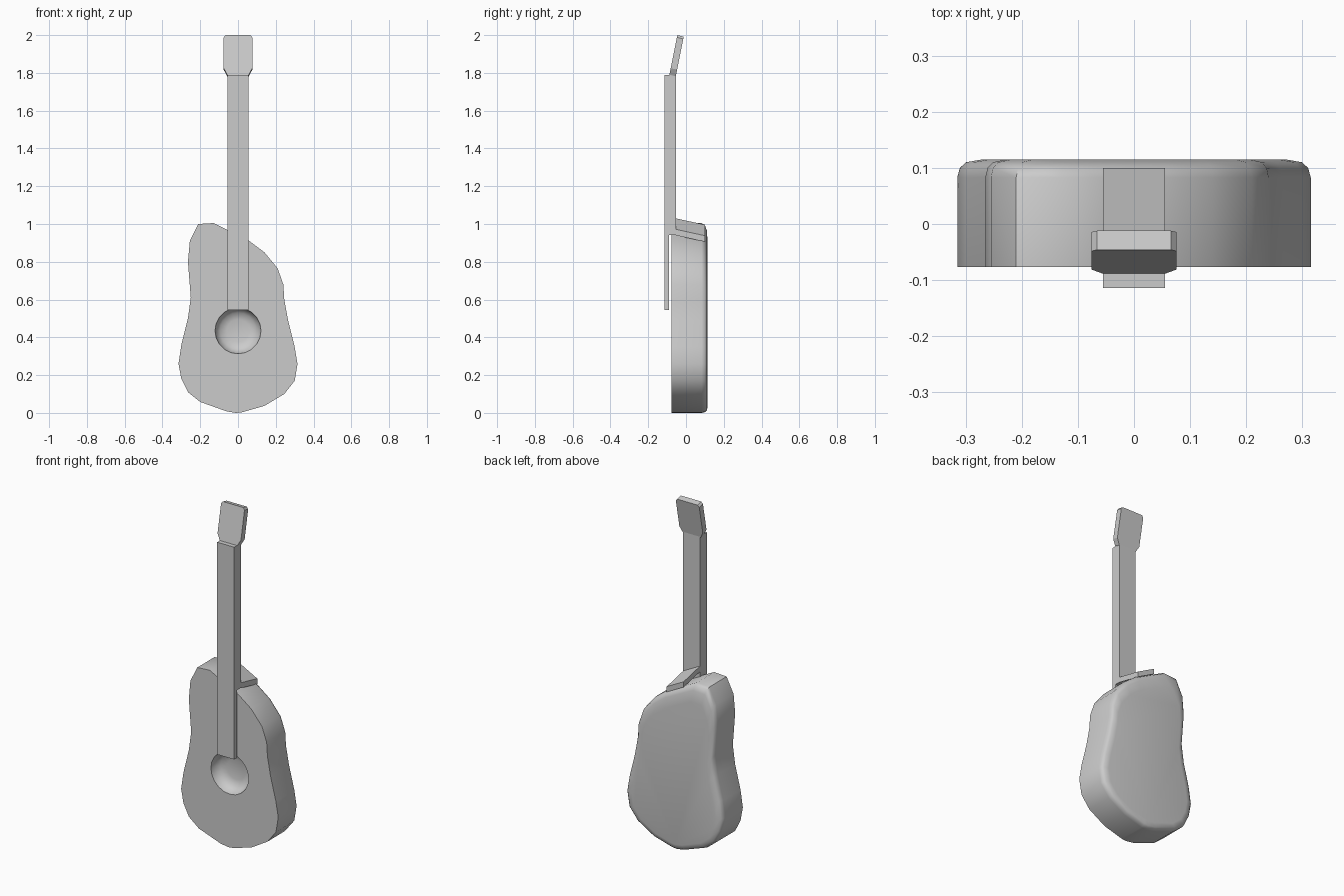
import bpy, bmesh, math
from mathutils import Vector

if "Cube" in bpy.data.objects:
    bpy.data.objects.remove(bpy.data.objects["Cube"])


def finish(bm, name, smooth=None):
    bmesh.ops.recalc_face_normals(bm, faces=bm.faces)
    mesh = bpy.data.meshes.new(name)
    bm.to_mesh(mesh)
    bm.free()
    obj = bpy.data.objects.new(name, mesh)
    bpy.context.collection.objects.link(obj)
    if smooth is not None:
        bpy.ops.object.select_all(action='DESELECT')
        obj.select_set(True)
        bpy.context.view_layer.objects.active = obj
        bpy.ops.object.shade_smooth_by_angle(angle=math.radians(smooth))
    return obj


def bridge(bm, a, b):
    n = len(a)
    for i in range(n):
        j = (i + 1) % n
        bm.faces.new((a[i], a[j], b[j], b[i]))


def prism(name, loop, offset):
    """Closed loop of 3D points swept along an offset vector."""
    bm = bmesh.new()
    a = [bm.verts.new(p) for p in loop]
    b = [bm.verts.new(Vector(p) + Vector(offset)) for p in loop]
    bm.faces.new(a)
    bm.faces.new(b)
    bridge(bm, a, b)
    return finish(bm, name)


# Body: asymmetric cutaway outline, flat front, rounded back
OUTLINE = [(-0.06, .008), (-0.01, 0), (.02, .003), (.14, .037), (.245, .10), (.30, .17),
           (.315, .26), (.30, .35), (.265, .49), (.245, .60), (.24, .68),
           (.21, .765), (.14, .85), (.06, .91), (-.05, .965), (-.13, 1.005),
           (-.21, 1.0), (-.255, .91), (-.265, .80), (-.25, .61), (-.265, .50),
           (-.30, .36), (-.315, .26), (-.30, .18), (-.265, .11), (-.20, .058)]
bm = bmesh.new()
rings = []
for y, s in ((-.077, 1), (.083, 1), (.1, .985), (.11, .95), (.115, .86)):
    rings.append([bm.verts.new((x * s, y, .25 + (z - .25) * s)) for x, z in OUTLINE])
for a, b in zip(rings, rings[1:]):
    bridge(bm, a, b)
bm.faces.new(rings[-1])

# Sound hole: shallow bowl sunk into the front
SIDES = 20
bowl = []
for y, r in ((-.077, .122), (-.05, .116), (-.025, .095), (-.015, .06)):
    bowl.append([bm.verts.new((r * math.cos(t), y, .435 + r * math.sin(t)))
                 for t in (2 * math.pi * i / SIDES for i in range(SIDES))])
for a, b in zip(bowl, bowl[1:]):
    bridge(bm, a, b)
bm.faces.new(bowl[-1])

# Front face between the outline and the hole
edges = []
for loop in (rings[0], bowl[0]):
    edges += [bm.edges.get((loop[i - 1], loop[i])) for i in range(len(loop))]
bmesh.ops.triangle_fill(bm, use_beauty=True, use_dissolve=False, edges=edges,
                        normal=(0, -1, 0))
finish(bm, "body", 40)

# Neck with the thinner fingerboard running over the body
W = .055
neck = [(-.114, .545), (-.114, 1.79), (-.053, 1.79), (-.053, .942), (-.089, .942), (-.089, .545)]
prism("neck", [(-W, y, z) for y, z in neck], (2 * W, 0, 0))

# Heel slab tilted to follow the shoulder of the body
prism("neck_heel", [(-W, -.054, 1.03), (W, -.054, .972), (W, -.054, .94), (-W, -.054, .998)],
      (0, .154, -.034))

# Headstock leaning back, with clipped corners
head = [(-.057, 1.79), (.057, 1.79), (.076, 1.825), (.076, 1.988), (.066, 2.0),
        (-.066, 2.0), (-.076, 1.988), (-.076, 1.825)]
prism("headstock", [(x, -.088 + (z - 1.79) * .2, z) for x, z in head], (0, .034, -.008))
